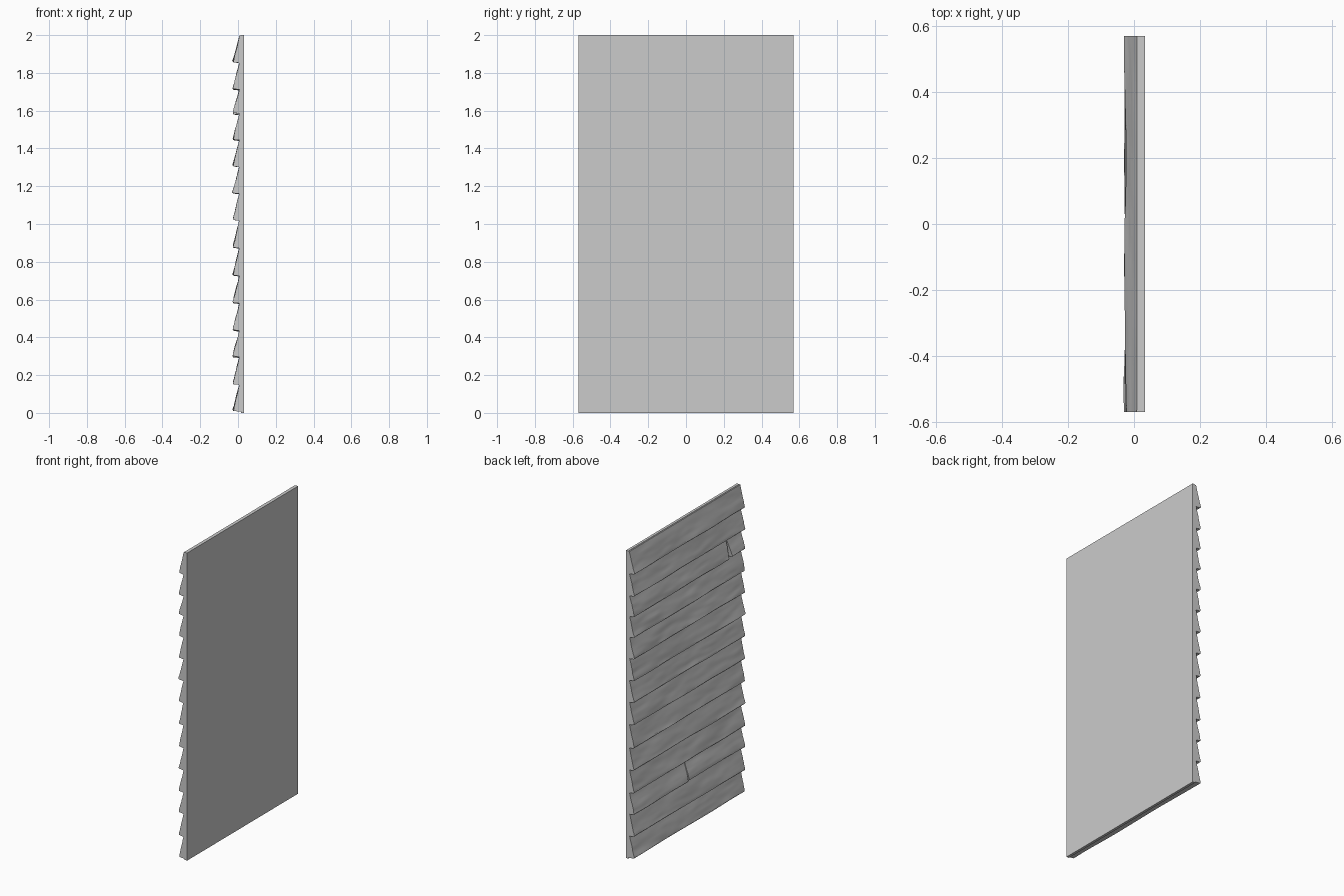
import bpy, bmesh, random
from mathutils import Vector, noise

if "Cube" in bpy.data.objects:
    bpy.data.objects.remove(bpy.data.objects["Cube"])

random.seed(4)
HALF = 0.57          # half length of the wall along y
PLATE_X = 0.016      # front plane of the backing panel
BACK_X = 0.033


def finish(bm, name):
    bmesh.ops.recalc_face_normals(bm, faces=bm.faces)
    me = bpy.data.meshes.new(name)
    bm.to_mesh(me)
    bm.free()
    ob = bpy.data.objects.new(name, me)
    bpy.context.collection.objects.link(ob)
    bpy.context.view_layer.objects.active = ob
    ob.select_set(True)
    bpy.ops.object.shade_smooth_by_angle(angle=0.6)
    ob.select_set(False)
    return ob


def grain(y, z, seed):
    # long, soft dents stretched along the plank
    a = noise.noise(Vector((y * 4, z * 16, seed * 7.3)))
    b = noise.noise(Vector((y * 9, z * 45, seed * 3.1 + 50)))
    return 0.0045 * a + 0.002 * b


def plank(name, zb, height, y0, y1, seed, slant0=0.0, slant1=0.0, drop=0.0):
    """Wedge-shaped clapboard swept along y, with a wavy worn face."""
    rows = 12
    steps = max(8, int((y1 - y0) / 0.016))
    bm = bmesh.new()
    rings = []
    for i in range(steps + 1):
        t = i / steps
        y = y0 + (y1 - y0) * t
        wob = 0.005 * noise.noise(Vector((y * 3.5, seed * 5.7, 0.3))) + drop
        low = max(zb + wob, 0.004)
        out = -0.0265 + 0.004 * noise.noise(Vector((y * 3, seed * 2.9, 9.1)))
        ring = [(PLATE_X + 0.006, low - 0.004), (0.0, low - 0.002),
                (out + 0.003, low + 0.001)]
        for r in range(rows + 1):
            k = r / rows
            z = low + 0.006 + (zb + height - low - 0.006) * k
            x = out + (0.009 - out) * k + grain(y, z, seed) * (1 - 0.6 * k)
            ring.append((max(-0.033, x), z))
        ring.append((PLATE_X + 0.006, zb + height))
        vs = []
        for x, z in ring:
            # splayed cut ends open a notch toward the bottom edge
            f = 1 - (z - zb) / height
            yy = y + f * (slant0 * (1 - t) + slant1 * t)
            vs.append(bm.verts.new((x, yy, min(z, 1.998))))
        rings.append(vs)
    n = len(rings[0])
    for a, b in zip(rings, rings[1:]):
        for j in range(n):
            bm.faces.new((a[j], a[(j + 1) % n], b[(j + 1) % n], b[j]))
    bm.faces.new(rings[0])
    bm.faces.new(list(reversed(rings[-1])))
    return finish(bm, name)


# Flat backing panel
bm = bmesh.new()
bmesh.ops.create_cube(bm, size=1)
for v in bm.verts:
    v.co = ((PLATE_X + BACK_X) / 2 + v.co.x * (BACK_X - PLATE_X),
            v.co.y * 2 * HALF, 1 + v.co.z * 2)
finish(bm, "backing_panel")

# Overlapping clapboards, bottom to top; two rows are split into two planks
bottoms = [0.01, 0.152, 0.298, 0.435, 0.582, 0.727, 0.875,
           1.022, 1.163, 1.305, 1.445, 1.583, 1.712, 1.857]
splits = {2: 0.01, 11: -0.42}
for i, zb in enumerate(bottoms):
    top = bottoms[i + 1] + 0.006 if i + 1 < len(bottoms) else 1.998
    h = top - zb
    if i in splits:
        s = splits[i]
        plank(f"clapboard_{i}_a", zb, h, -HALF, s - 0.001, i + 1,
              slant1=-0.02 if i == 11 else -0.004, drop=0.004)
        plank(f"clapboard_{i}_b", zb, h, s + 0.001, HALF, i + 31,
              slant0=0.012 if i == 11 else 0.004, drop=-0.003)
    else:
        plank(f"clapboard_{i}", zb, h, -HALF, HALF, i + 1)
